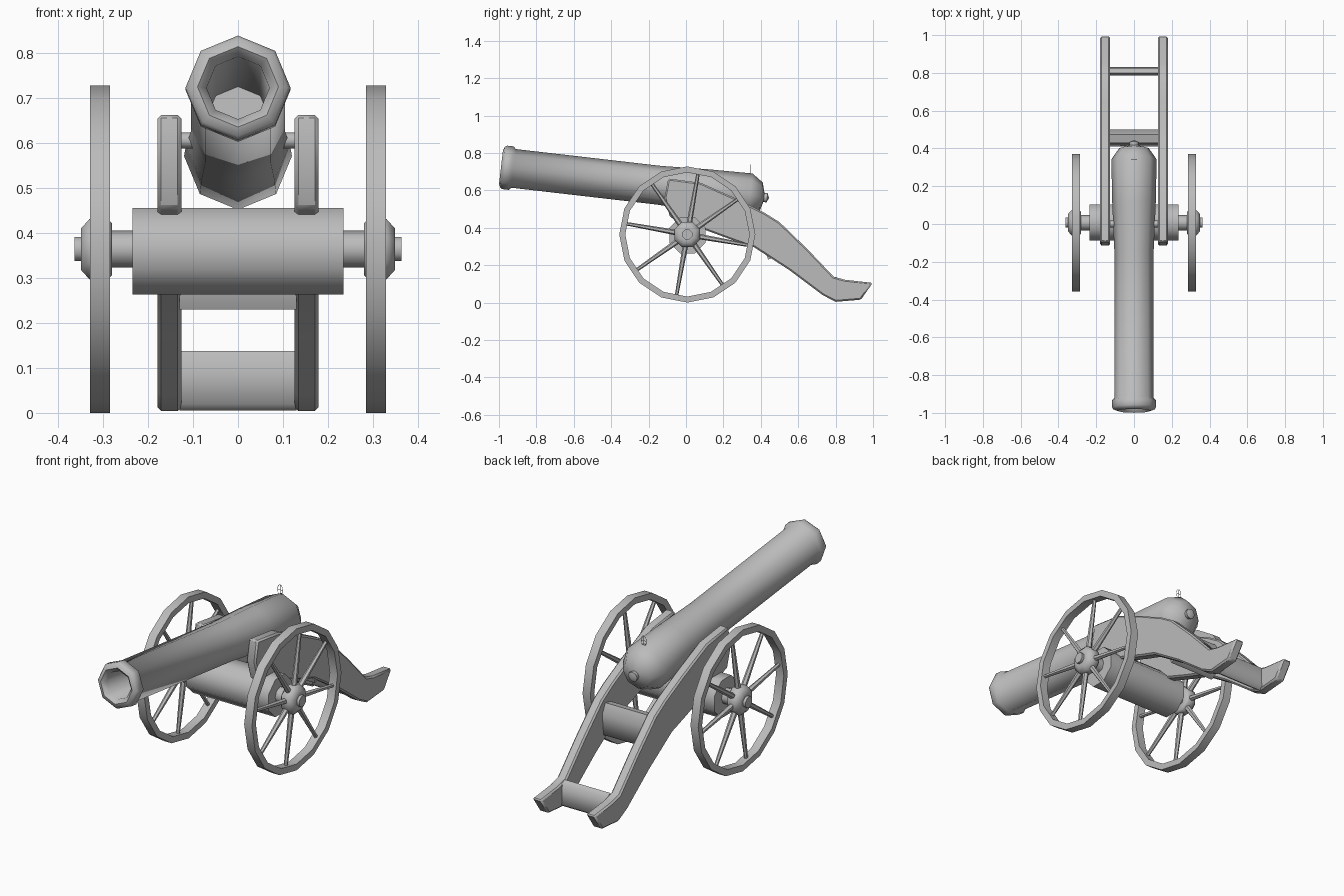
import bpy, bmesh
from math import radians, pi, sin, cos
from mathutils import Matrix, Vector

old = bpy.data.objects.get("Cube")
if old:
    bpy.data.objects.remove(old, do_unlink=True)

GREY = (0.5, 0.5, 0.5, 1)
grey = bpy.data.materials.new("plain grey")
grey.use_nodes = True
grey.diffuse_color = GREY
grey.node_tree.nodes["Principled BSDF"].inputs["Base Color"].default_value = GREY

ALONG_X = Matrix.Rotation(pi / 2, 4, 'Y')
WHEEL_Y, WHEEL_Z = 0.007, 0.364
AXLE = Matrix.Translation((0, WHEEL_Y, WHEEL_Z)) @ ALONG_X


def finish(name, bm, mirror=False, angle=50, bevel=0):
    bmesh.ops.recalc_face_normals(bm, faces=bm.faces)
    mesh = bpy.data.meshes.new(name)
    bm.to_mesh(mesh)
    bm.free()
    mesh.materials.append(grey)
    ob = bpy.data.objects.new(name, mesh)
    bpy.context.collection.objects.link(ob)
    bpy.ops.object.select_all(action='DESELECT')
    ob.select_set(True)
    bpy.context.view_layer.objects.active = ob
    bpy.ops.object.shade_smooth_by_angle(angle=radians(angle))
    if bevel:
        mod = ob.modifiers.new("Bevel", 'BEVEL')
        mod.width, mod.segments, mod.limit_method = bevel, 1, 'ANGLE'
        mod.angle_limit = radians(40)
    if mirror:
        ob.modifiers.new("Mirror", 'MIRROR')
    return ob


def lathe(bm, profile, sides, matrix, turn=0):
    """Spin (distance, radius) points round local z, then place them."""
    part = bmesh.new()
    vs = [part.verts.new((r, 0, t)) for t, r in profile]
    es = [part.edges.new(pair) for pair in zip(vs, vs[1:])]
    bmesh.ops.spin(part, geom=vs + es, axis=(0, 0, 1), cent=(0, 0, 0),
                   angle=2 * pi, steps=sides)
    bmesh.ops.remove_doubles(part, verts=part.verts, dist=0.0001)
    part.transform(matrix @ Matrix.Rotation(turn, 4, 'Z'))
    temp = bpy.data.meshes.new("temp")
    part.to_mesh(temp)
    part.free()
    bm.from_mesh(temp)
    bpy.data.meshes.remove(temp)


def slab(bm, outline, x0, x1):
    """Extrude a (y, z) outline from x0 to x1."""
    face = bm.faces.new([bm.verts.new((x0, y, z)) for y, z in outline])
    out = bmesh.ops.extrude_face_region(bm, geom=[face])
    bmesh.ops.translate(bm, vec=(x1 - x0, 0, 0),
                        verts=[v for v in out["geom"] if isinstance(v, bmesh.types.BMVert)])


# Barrel with muzzle ring, hollow bore, swelling breech and end knob
bm = bmesh.new()
lathe(bm, [(0.6, 0), (0.6, 0.07), (0.02, 0.07), (0, 0.09), (0.008, 0.11), (0.02, 0.117),
           (0.055, 0.117), (0.068, 0.104), (0.85, 0.104), (1.1, 0.115), (1.34, 0.12),
           (1.4, 0.078), (1.415, 0.024), (1.432, 0.026), (1.442, 0)], 8,
      Matrix.Translation((0, -0.989, 0.725)) @ Matrix.Rotation(radians(-96.6), 4, 'X'))
finish("barrel", bm, angle=60)

# Trunnions joining the barrel to the carriage
bm = bmesh.new()
lathe(bm, [(0.0, 0.018), (0.15, 0.018)], 8, Matrix.Translation((0, 0, 0.606)) @ ALONG_X)
finish("trunnion", bm, mirror=True)

# Carriage side cheeks running back into the trail feet
bm = bmesh.new()
slab(bm, [(-0.115, 0.56), (-0.095, 0.663), (0.08, 0.64), (0.28, 0.55), (0.42, 0.48),
          (0.5, 0.43), (0.65, 0.285), (0.79, 0.138), (0.85, 0.122), (0.998, 0.105),
          (0.935, 0.015), (0.8, 0.004), (0.73, 0.04), (0.55, 0.175), (0.365, 0.295),
          (0.26, 0.33), (0.07, 0.4), (-0.085, 0.455)], 0.126, 0.179)
finish("carriage_cheek", bm, mirror=True, bevel=0.008)

# Cross bars between the trails
bm = bmesh.new()
slab(bm, [(0.41, 0.3), (0.43, 0.4), (0.475, 0.41), (0.5, 0.36), (0.49, 0.25), (0.44, 0.23)],
     -0.13, 0.13)
finish("upper_cross_bar", bm, angle=65)
bm = bmesh.new()
slab(bm, [(0.785, 0.02), (0.785, 0.11), (0.8, 0.138), (0.825, 0.125), (0.83, 0.02), (0.81, 0.005)],
     -0.13, 0.13)
finish("lower_cross_bar", bm, angle=65)

# Axle beam and the thinner axle through it
bm = bmesh.new()
lathe(bm, [(-0.235, 0), (-0.235, 0.104), (0.235, 0.104), (0.235, 0)], 8,
      Matrix.Translation((0, 0.008, 0.359)) @ ALONG_X, pi / 8)
finish("axle_beam", bm)
bm = bmesh.new()
lathe(bm, [(-0.3, 0.041), (0.3, 0.041)], 8, AXLE)
finish("axle", bm)

# Wheel rims: a square ring
bm = bmesh.new()
lathe(bm, [(0.285, 0.332), (0.285, 0.364), (0.329, 0.364), (0.329, 0.332), (0.285, 0.332)],
      16, AXLE)
finish("wheel_rim", bm, mirror=True)

# Hubs with a small end cap
bm = bmesh.new()
lathe(bm, [(0.28, 0), (0.28, 0.062), (0.29, 0.073), (0.33, 0.073), (0.349, 0.05),
           (0.349, 0.029), (0.363, 0.029), (0.363, 0)], 8, AXLE, pi / 8)
finish("wheel_hub", bm, mirror=True)

# Tapered spokes
bm = bmesh.new()
for k in range(8):
    a = radians(80 + 45 * k)
    turn = Vector((0, cos(a), sin(a))).to_track_quat('Z', 'X').to_matrix().to_4x4()
    place = Matrix.Translation((0.307, WHEEL_Y, WHEEL_Z)) @ turn
    lathe(bm, [(0.05, 0.015), (0.34, 0.009)], 6, place)
finish("wheel_spokes", bm, mirror=True)

# Thin wire loop with a stem on top of the breech
wire = bpy.data.curves.new("fuse_wire", 'CURVE')
wire.dimensions = '3D'
wire.bevel_depth, wire.bevel_resolution = 0.0012, 0
loop = [(0.015 * cos(k * pi / 5), 0.343, 0.712 + 0.026 * sin(k * pi / 5)) for k in range(10)]
for path, closed in ((loop, True), ([(0, 0.343, 0.67), (0, 0.343, 0.738)], False),
                     ([(-0.015, 0.343, 0.712), (0.015, 0.343, 0.712)], False)):
    sp = wire.splines.new('POLY')
    sp.points.add(len(path) - 1)
    for p, co in zip(sp.points, path):
        p.co = (*co, 1)
    sp.use_cyclic_u = closed
wire.materials.append(grey)
bpy.context.collection.objects.link(bpy.data.objects.new("fuse_wire", wire))
